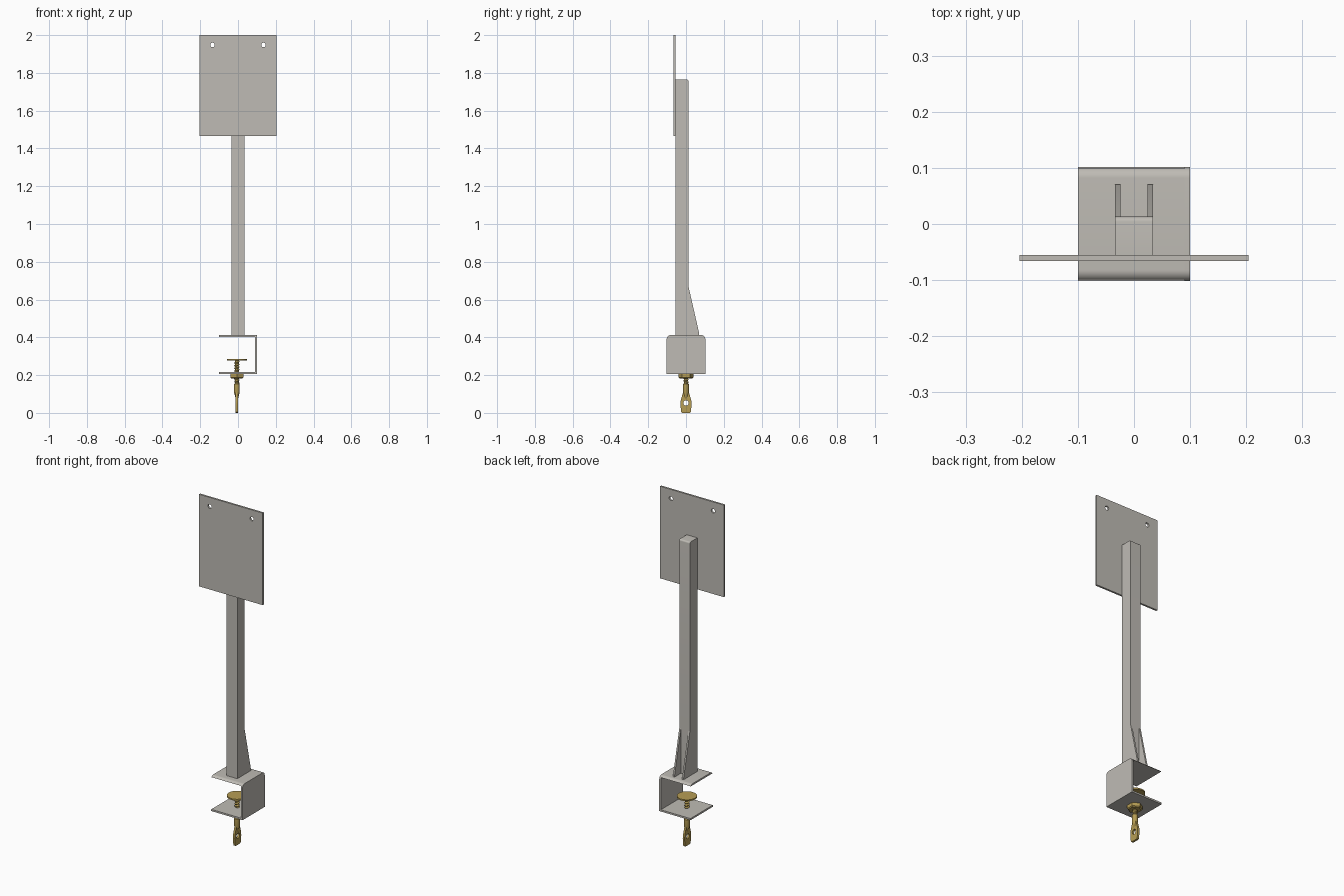
import bpy, bmesh, math
from mathutils import Matrix, Vector

if "Cube" in bpy.data.objects:
    bpy.data.objects.remove(bpy.data.objects["Cube"], do_unlink=True)


def material(name, colour):
    mat = bpy.data.materials.new(name)
    mat.use_nodes = True
    mat.diffuse_color = colour
    mat.node_tree.nodes["Principled BSDF"].inputs["Base Color"].default_value = colour
    return mat


steel = material("warm grey steel", (0.52, 0.50, 0.46, 1))
brass = material("brass", (0.47, 0.34, 0.09, 1))
SCREW_X = -0.006

# Local profile axes mapped to the front (x, z) and side (y, z) planes
FRONT = Matrix(((1, 0, 0), (0, 0, -1), (0, 1, 0))).to_4x4()
SIDE = Matrix(((0, 0, 1), (1, 0, 0), (0, 1, 0))).to_4x4()


def activate(obj):
    bpy.ops.object.select_all(action="DESELECT")
    obj.select_set(True)
    bpy.context.view_layer.objects.active = obj


def finish(obj, mat, angle=35):
    obj.data.materials.clear()
    obj.data.materials.append(mat)
    activate(obj)
    bpy.ops.object.shade_smooth_by_angle(angle=math.radians(angle))
    return obj


def arc(cx, cy, r, start, end, steps=8):
    angles = [math.radians(start + (end - start) * i / steps) for i in range(steps + 1)]
    return [(cx + r * math.cos(a), cy + r * math.sin(a)) for a in angles]


def circle(cx, cy, r, n=24):
    return arc(cx, cy, r, 0, 360, n)[:-1]


def panel(name, loops, thickness, plane, centre, mat):
    """Extrude a filled profile; any loop after the first is a hole."""
    curve = bpy.data.curves.new(name, "CURVE")
    curve.dimensions = "2D"
    curve.fill_mode = "BOTH"
    curve.extrude = thickness / 2
    for loop in loops:
        spline = curve.splines.new("POLY")
        spline.points.add(len(loop) - 1)
        for point, (u, v) in zip(spline.points, loop):
            point.co = (u, v, 0, 1)
        spline.use_cyclic_u = True
    obj = bpy.data.objects.new(name, curve)
    bpy.context.collection.objects.link(obj)
    activate(obj)
    bpy.ops.object.convert(target="MESH")
    obj = bpy.context.view_layer.objects.active
    obj.data.transform(Matrix.Translation(Vector(centre)) @ plane)
    bm = bmesh.new()
    bm.from_mesh(obj.data)
    bmesh.ops.remove_doubles(bm, verts=bm.verts, dist=0.00001)
    bmesh.ops.recalc_face_normals(bm, faces=bm.faces)
    bm.to_mesh(obj.data)
    bm.free()
    return finish(obj, mat)


def lathe(name, profile, sides, mat, turn=0.0):
    """Turn (radius, z) pairs about the screw axis, with closed ends."""
    bm = bmesh.new()
    rings = []
    for r, z in profile:
        rings.append([bm.verts.new((SCREW_X + x, y, z)) for x, y in
                      arc(0, 0, r, turn, turn + 360, sides)[:-1]])
    for low, high in zip(rings, rings[1:]):
        for i in range(sides):
            j = (i + 1) % sides
            bm.faces.new((low[i], low[j], high[j], high[i]))
    bm.faces.new(rings[0][::-1])
    bm.faces.new(rings[-1])
    mesh = bpy.data.meshes.new(name)
    bm.to_mesh(mesh)
    bm.free()
    obj = bpy.data.objects.new(name, mesh)
    bpy.context.collection.objects.link(obj)
    return finish(obj, mat)


# Mounting plate with two screw holes
panel("mounting_plate",
      [[(-0.204, 1.467), (0.204, 1.467), (0.204, 2), (-0.204, 2)],
       circle(-0.135, 1.948, 0.012), circle(0.135, 1.948, 0.012)],
      0.011, FRONT, (0, -0.0605, 0), steel)

# Square post with a softened rear top edge
panel("post",
      [[(-0.055, 0.411), (0.013, 0.411)] + arc(0.004, 1.756, 0.009, 0, 90, 5)
       + [(-0.055, 1.765)]],
      0.068, SIDE, (0, 0, 0), steel)

# Pair of gusset ribs behind the post
for side, x in (("left", 0.029), ("right", -0.029)):
    panel("gusset_" + side,
          [[(0.012, 0.411), (0.07, 0.411), (0.07, 0.42), (0.013, 0.67)]],
          0.01, SIDE, (x, 0, 0), steel)

# Clamp bracket: side web, curved-edge top and flat bottom
W, TOP, BASE, T, R = 0.102, 0.412, 0.207, 0.01, 0.02


def rounded_top(bottom, start):
    right = arc(W - R, TOP - R, R, start, 90)
    left = [(-y, z) for y, z in reversed(right)]
    ends = [(W, bottom)] if start == 0 else []
    return [(-y, z) for y, z in ends] + ends + right + left


panel("clamp_web", [rounded_top(BASE, 0)], T, SIDE, (0.095, 0, 0), steel)
panel("clamp_top", [rounded_top(TOP - T, 30)], 0.19, SIDE, (-0.005, 0, 0), steel)
panel("clamp_bottom", [[(-W, BASE), (W, BASE), (W, BASE + T), (-W, BASE + T)]],
      0.19, SIDE, (-0.005, 0, 0), steel)

# Clamp screw: pad, nut, core and tapered stem
lathe("screw_pad", [(0.053, 0.278), (0.053, 0.286)], 40, brass)
lathe("screw_nut", [(0.034, 0.183), (0.04, 0.188), (0.04, 0.207)], 6, brass, 30)
lathe("screw_core", [(0.0095, 0.15), (0.0095, 0.28)], 24, brass)
lathe("screw_stem", [(0.006, 0.075), (0.015, 0.108), (0.015, 0.152), (0.011, 0.157)],
      24, brass)

# Helical thread
PITCH = 0.014
mesh = bpy.data.meshes.new("screw_thread")
mesh.from_pydata([(0.0095, 0, 0), (0.0145, 0, PITCH / 2), (0.0095, 0, PITCH)],
                 [(0, 1), (1, 2)], [])
thread = bpy.data.objects.new("screw_thread", mesh)
bpy.context.collection.objects.link(thread)
thread.location = (SCREW_X, 0, 0.152)
mod = thread.modifiers.new("helix", "SCREW")
mod.axis = "Z"
mod.screw_offset = PITCH
mod.iterations = 8
mod.steps = mod.render_steps = 24
mod.use_merge_vertices = True
mod.merge_threshold = 0.0001
mod.use_normal_calculate = True
activate(thread)
bpy.ops.object.modifier_apply(modifier="helix")
finish(thread, brass)

# Flat thumb paddle with an eye
half = [(0.02, 0), (0.025, 0.004), (0.03, 0.045), (0.028, 0.065),
        (0.021, 0.09), (0.015, 0.108)]
panel("thumb_paddle",
      [half + [(-y, z) for y, z in reversed(half)], circle(0, 0.052, 0.014)],
      0.012, SIDE, (SCREW_X, 0, 0), brass)
